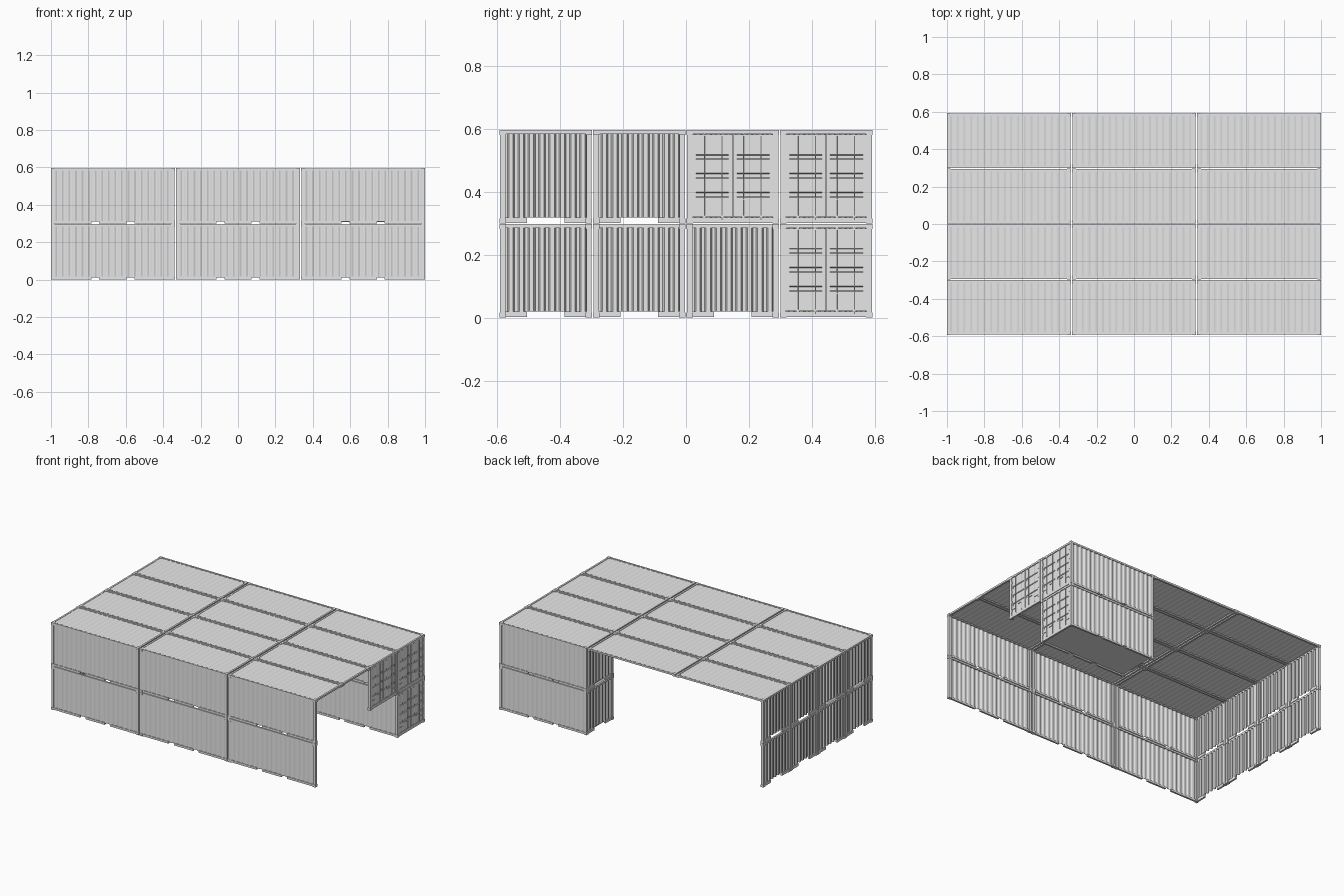
import bpy, bmesh
from mathutils import Vector, Matrix

cube = bpy.data.objects.get("Cube")
if cube:
    bpy.data.objects.remove(cube, do_unlink=True)

L, W, H = 0.662, 0.292, 0.298       # one container
PX, PY, PZ = 0.669, 0.297, 0.2985   # spacing between containers
RAIL, CAST = 0.012, 0.021
X, Y, Z = Vector((1, 0, 0)), Vector((0, 1, 0)), Vector((0, 0, 1))
SOFT_RIB, DEEP_RIB, SLIM_RIB = (.25, .5, .75, 1), (.3, .45, .8, .95), (.36, .41, .59, .64)

steel = bpy.data.materials.new("light_grey_steel")
steel.use_nodes = True
GREY = (0.8, 0.8, 0.8, 1)
steel.diffuse_color = GREY
steel.node_tree.nodes["Principled BSDF"].inputs["Base Color"].default_value = GREY

parts = {}


def part(name):
    return parts.setdefault(name, bmesh.new())


def box(name, centre, size):
    m = Matrix.Translation(centre) @ Matrix.Diagonal((*size, 1))
    bmesh.ops.create_cube(part(name), size=1, matrix=m)


def rod(name, centre, radius, length):
    bmesh.ops.create_cone(part(name), cap_ends=True, segments=8, radius1=radius,
                          radius2=radius, depth=length, matrix=Matrix.Translation(centre))


def sheet(name, centre, u, v, n, width, height, ribs, depth, shape):
    """Ribbed sheet: ribs repeat along u, run along v, sink away from n."""
    bm, pitch = part(name), width / ribs
    outline = [(-width / 2, 0)]
    for i in range(ribs):
        s = -width / 2 + i * pitch
        outline += [(s + pitch * f, d) for f, d in zip(shape, (0, -depth, -depth, 0))]
    if shape[-1] < 1:
        outline.append((width / 2, 0))
    rows = [[bm.verts.new(centre + u * a + n * d + v * (height * e)) for a, d in outline]
            for e in (-.5, .5)]
    for i in range(len(outline) - 1):
        f = bm.faces.new((rows[0][i], rows[0][i + 1], rows[1][i + 1], rows[1][i]))
        f.normal_update()
        if f.normal.dot(n) < 0:
            f.normal_flip()


def along(u, length, thick, tall):
    """Size of a beam that runs along the horizontal axis u."""
    return (length, thick, tall) if abs(u.x) > .5 else (thick, length, tall)


def castings(c, n, u, half, out, levels):
    for s in (-1, 1):
        for z in levels:
            p = c + u * (s * (half - CAST / 2 + .001)) + n * (out - CAST / 2 + .001)
            box("corner_castings", p + Z * (z * (H - CAST * .8) / 2), (CAST, CAST, CAST * .8))


def wall_frame(c, n, u, half, out):
    """Posts, castings and top rail around one wall."""
    for s in (-1, 1):
        box("corner_posts", c + u * (s * (half - .009)) + n * (out - .009),
            (.017, .017, H - CAST))
    castings(c, n, u, half, out, (-1, 1))
    box("top_rails", c + n * (out - RAIL / 2 - .001) + Z * (H / 2 - RAIL / 2 - .001),
        along(u, half * 2 - CAST, RAIL, RAIL))


def bottom_rail(c, n, u, half, out, tall, gaps):
    """Bottom rail split at the given (centre, width) openings."""
    edges = [-half + CAST / 2]
    for g, w in gaps:
        edges += [g - w / 2, g + w / 2]
    edges.append(half - CAST / 2)
    for a, b in zip(edges[::2], edges[1::2]):
        box("bottom_rails", c + u * ((a + b) / 2) + n * (out - RAIL / 2 - .001)
            + Z * (.002 + tall / 2 - H / 2), along(u, b - a, RAIL, tall))


def side_wall(c, n):
    wall_frame(c, n, X, L / 2, W / 2)
    bottom_rail(c, n, X, L / 2, W / 2, .014, [(-.094, .042), (.094, .042)])
    sheet("side_walls", c + n * (W / 2 - .003) + Z * .001, X, Z, n,
          L - .03, H - .022, 18, .0045, SOFT_RIB)


def end_wall(c, n):
    wall_frame(c, n, Y, W / 2, L / 2)
    bottom_rail(c, n, Y, W / 2, L / 2, .018, [(0, .12)])
    sheet("end_walls", c + n * (L / 2 - .004) + Z * .004, Y, Z, n,
          W - .03, H - .03, 8, .009, DEEP_RIB)


def roof(c):
    sheet("roof_panels", c + Z * (H / 2 - .003), X, Y, Z,
          L - .016, W - .016, 18, .0025, SOFT_RIB)
    top = Z * (H / 2 - RAIL / 2 - .001)
    for s in (-1, 1):
        castings(c, Y * s, X, L / 2, W / 2, (1,))
        box("top_rails", c + Y * (s * (W / 2 - RAIL / 2 - .001)) + top, (L - CAST, RAIL, RAIL))
        box("top_rails", c + X * (s * (L / 2 - RAIL / 2 - .001)) + top, (RAIL, W - CAST, RAIL))


def doors(c):
    wall_frame(c, X, Y, W / 2, L / 2)
    bottom_rail(c, X, Y, W / 2, L / 2, .018, [])
    face = c + X * (L / 2 - .006)
    leaf, tall, field = W / 2 - .018, H - .036, .18
    border = (tall - field) / 2
    for s in (-1, 1):
        mid = face + Y * (s * (leaf / 2 + .001)) + Z * .003
        # Leaf: flat border round a ribbed field
        for t in (-1, 1):
            box("door_leaves", mid + Y * (t * (leaf / 2 - .006)), (.004, .012, tall))
            box("door_leaves", mid + Z * (t * (tall - border) / 2), (.004, leaf - .024, border))
        sheet("door_panels", mid + X * .002, Z, Y, X, field, leaf - .024, 3, .004, SLIM_RIB)
        # Locking bars with keepers and handles
        for k, off in enumerate((.034, .09)):
            p = face + Y * (s * off) + X * .004
            rod("locking_bars", p, .0014, H - .022)
            for z in (-.126, .132):
                box("bar_keepers", p + Z * z, (.004, .008, .006))
            box("door_handles", p + Y * (.016 * s) + Z * (-.072 - .02 * k), (.003, .03, .003))
        for z in (-.1, -.035, .035, .1):
            box("door_hinges", face + Y * (s * (W / 2 - .019)) + X * .002 + Z * z,
                (.005, .009, .01))


def floor(c):
    box("floors", c + Z * (.014 - H / 2), (L - .026, W - .026, .006))


def cell(i, j, k):
    return Vector(((i - 1) * PX, (j - 1.5) * PY, H / 2 + k * PZ))


# Ceiling, front wall and the closed end
for i in range(3):
    for j in range(4):
        roof(cell(i, j, 1))
for k in range(2):
    for i in range(3):
        side_wall(cell(i, 0, k), -Y)
    for j in range(4):
        end_wall(cell(0, j, k), -X)
    # Closed stack in the back corner
    c = cell(2, 3, k)
    side_wall(c, Y)
    side_wall(c, -Y)
    end_wall(c, -X)
    doors(c)
    floor(c)
# Doors hanging over the open entrance
doors(cell(2, 2, 1))

for name, bm in parts.items():
    mesh = bpy.data.meshes.new(name)
    bm.to_mesh(mesh)
    bm.free()
    mesh.materials.append(steel)
    obj = bpy.data.objects.new(name, mesh)
    bpy.context.collection.objects.link(obj)
    if name in ("side_walls", "end_walls", "roof_panels", "door_panels"):
        solid = obj.modifiers.new("sheet_thickness", 'SOLIDIFY')
        solid.thickness = .0015
        solid.offset = -1
